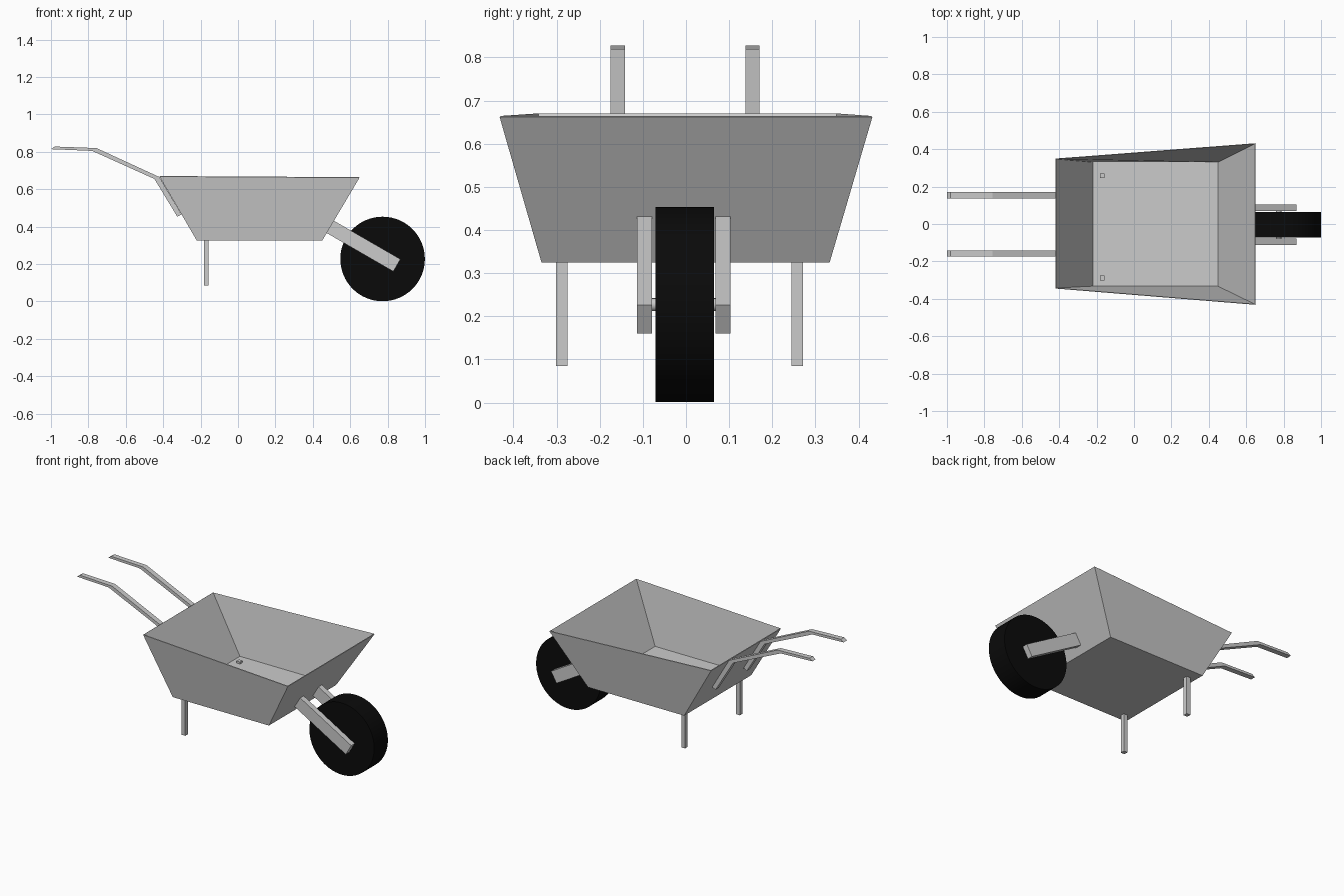
import bpy, bmesh, math
from mathutils import Matrix, Vector

cube = bpy.data.objects.get("Cube")
if cube:
    bpy.data.objects.remove(cube, do_unlink=True)


def material(name, value):
    mat = bpy.data.materials.new(name)
    mat.use_nodes = True
    colour = (value, value, value, 1)
    mat.diffuse_color = colour
    mat.node_tree.nodes["Principled BSDF"].inputs["Base Color"].default_value = colour
    return mat


grey = material("light grey metal", 0.6)
black = material("black rubber", 0.003)


def finish(name, bm, mat):
    bmesh.ops.recalc_face_normals(bm, faces=bm.faces)
    mesh = bpy.data.meshes.new(name)
    bm.to_mesh(mesh)
    bm.free()
    mesh.materials.append(mat)
    obj = bpy.data.objects.new(name, mesh)
    bpy.context.collection.objects.link(obj)
    return obj


def box(name, centre, size, mat, tilt=0):
    bm = bmesh.new()
    matrix = (Matrix.Translation(centre) @ Matrix.Rotation(tilt, 4, 'Y')
              @ Matrix.Diagonal((*size, 1)))
    bmesh.ops.create_cube(bm, size=1, matrix=matrix)
    return finish(name, bm, mat)


def cylinder(name, centre, radius, width, mat, segments):
    bm = bmesh.new()
    matrix = Matrix.Translation(centre) @ Matrix.Rotation(math.pi / 2, 4, 'X')
    bmesh.ops.create_cone(bm, cap_ends=True, segments=segments, radius1=radius,
                          radius2=radius, depth=width, matrix=matrix)
    obj = finish(name, bm, mat)
    bpy.ops.object.select_all(action='DESELECT')
    obj.select_set(True)
    bpy.context.view_layer.objects.active = obj
    bpy.ops.object.shade_smooth_by_angle(angle=math.radians(30))
    return obj


def plate(name, outline, y, width, mat):
    """Extrude an x-z outline along y."""
    bm = bmesh.new()
    face = bm.faces.new([bm.verts.new((x, y - width / 2, z)) for x, z in outline])
    new = bmesh.ops.extrude_face_region(bm, geom=[face])["geom"]
    bmesh.ops.translate(bm, vec=(0, width, 0),
                        verts=[v for v in new if isinstance(v, bmesh.types.BMVert)])
    return finish(name, bm, mat)


# Open tray, wider at the wheel end, with thin sheet walls
bm = bmesh.new()
floor = [bm.verts.new(p + (0.325,)) for p in
         [(-0.22, -0.335), (0.45, -0.335), (0.45, 0.333), (-0.22, 0.333)]]
rim = [bm.verts.new(p) for p in
       [(-0.42, -0.345, 0.668), (0.65, -0.432, 0.662),
        (0.65, 0.432, 0.662), (-0.42, 0.35, 0.668)]]
bm.faces.new(floor)
for i in range(4):
    j = (i + 1) % 4
    bm.faces.new((floor[i], floor[j], rim[j], rim[i]))
bmesh.ops.recalc_face_normals(bm, faces=bm.faces)
# Orient the open shell so that its floor faces down
bm.faces.ensure_lookup_table()
flip = bm.faces[0].normal.z > 0
tray = finish("tray", bm, grey)
if flip:
    tray.data.flip_normals()
solid = tray.modifiers.new("sheet thickness", 'SOLIDIFY')
solid.thickness = 0.005
solid.offset = -1

# Wheel and axle
hub = Vector((0.773, -0.003, 0.227))
cylinder("wheel", hub, 0.226, 0.136, black, 64)
cylinder("axle", hub, 0.015, 0.18, grey, 16)

# Bent handles that run down the back wall
handle = [(-1.0, 0.814), (-0.98, 0.828), (-0.757, 0.82), (-0.42, 0.665),
          (-0.302, 0.465), (-0.325, 0.454), (-0.447, 0.655), (-0.78, 0.805)]

# Paired wheel arms, legs and handles
for side, arm_y, leg_y, handle_y in (("right", -0.096, -0.288, -0.158),
                                     ("left", 0.086, 0.258, 0.154)):
    box(side + "_wheel_arm", (0.671, arm_y, 0.296), (0.412, 0.035, 0.076),
        grey, math.radians(30))
    box(side + "_leg", (-0.17, leg_y, 0.213), (0.026, 0.026, 0.256), grey)
    plate(side + "_handle", handle, handle_y, 0.033, grey)
